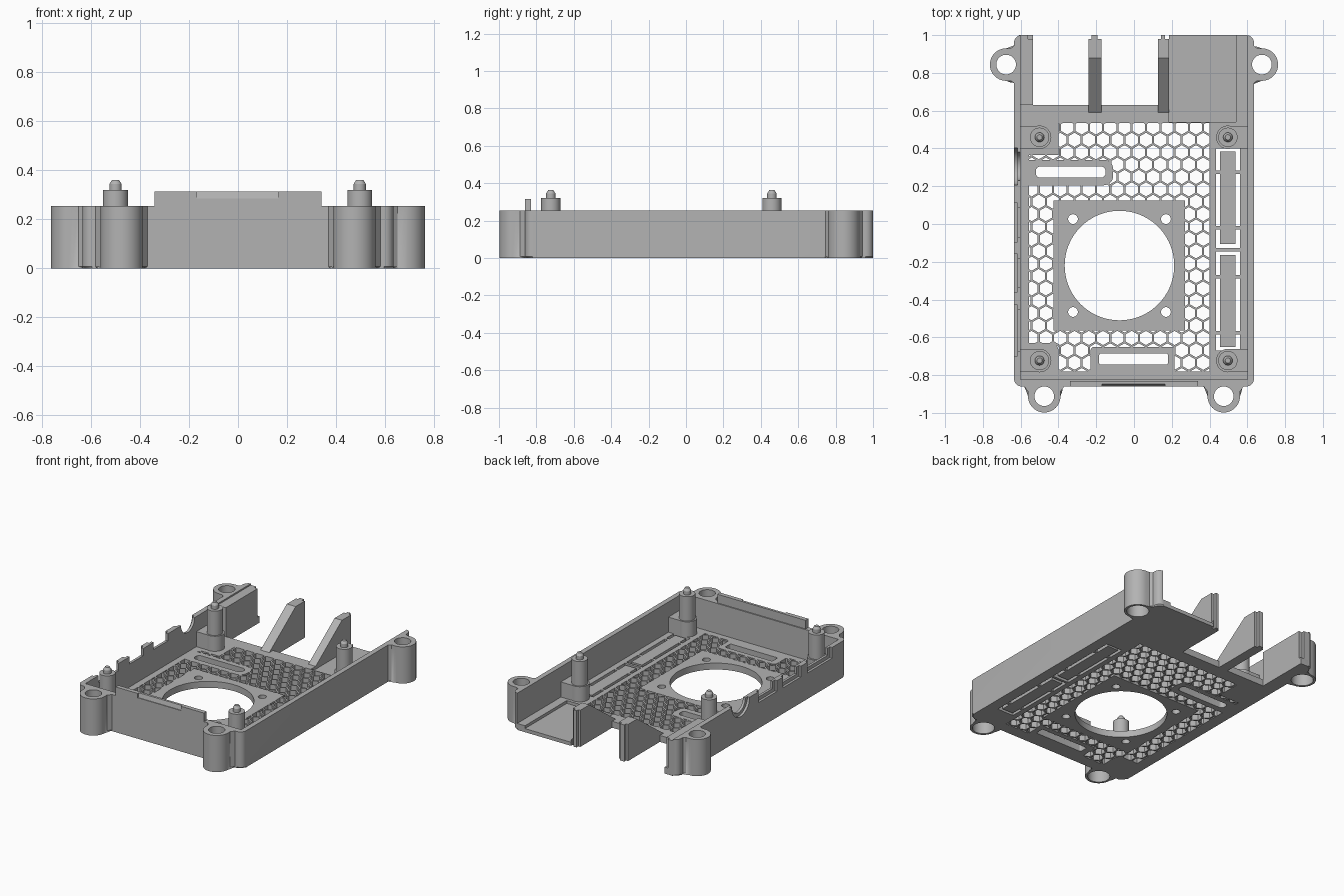
import bpy, bmesh
from math import pi, cos, sin
from mathutils import Vector

if "Cube" in bpy.data.objects:
    bpy.data.objects.remove(bpy.data.objects["Cube"])

grey = bpy.data.materials.new("plain grey plastic")
grey.use_nodes = True
COL = (0.45, 0.45, 0.45, 1)
grey.diffuse_color = COL
grey.node_tree.nodes["Principled BSDF"].inputs["Base Color"].default_value = COL

TOP, FLOOR, TRAY = 0.255, 0.045, 0.025
HX, FRONT, BACK, IN = 0.635, -0.86, 1.0, 0.6


# ---- helpers ----
def arc(x, y, r, a0=0, a1=2 * pi, n=40, closed=True):
    d = n if closed else n - 1
    return [(x + r * cos(a0 + (a1 - a0) * i / d), y + r * sin(a0 + (a1 - a0) * i / d))
            for i in range(n)]


def rect(x0, x1, y0, y1, r=0):
    if not r:
        return [(x0, y0), (x1, y0), (x1, y1), (x0, y1)]
    pts = []
    for i, (x, y) in enumerate(rect(x0 + r, x1 - r, y0 + r, y1 - r)):
        pts += arc(x, y, r, pi + i * pi / 2, pi * 1.5 + i * pi / 2, 7, False)
    return pts


def solid(name, shapes, axis="z", chamfer=0):
    """Extrude outlines: each shape is (points, low, high) along the axis."""
    bm = bmesh.new()
    place = {"z": lambda a, b, t: (a, b, t), "x": lambda a, b, t: (t, a, b),
             "y": lambda a, b, t: (a, t, b)}[axis]
    for pts, lo, hi in shapes:
        low = [bm.verts.new(place(a, b, lo)) for a, b in pts]
        high = [bm.verts.new(place(a, b, hi)) for a, b in pts]
        base = bm.faces.new(low)
        bm.faces.new(high)
        for i in range(len(pts)):
            j = (i + 1) % len(pts)
            bm.faces.new((low[i], low[j], high[j], high[i]))
        if chamfer:
            bmesh.ops.bevel(bm, geom=list(base.edges), offset=chamfer, segments=1,
                            affect="EDGES", profile=0.5)
    bmesh.ops.recalc_face_normals(bm, faces=bm.faces)
    return finish(name, bm)


def finish(name, bm):
    me = bpy.data.meshes.new(name)
    bm.to_mesh(me)
    bm.free()
    ob = bpy.data.objects.new(name, me)
    bpy.context.collection.objects.link(ob)
    me.materials.append(grey)
    return ob


def boolean(target, tool, op="DIFFERENCE"):
    mod = target.modifiers.new("bool", "BOOLEAN")
    mod.operation, mod.solver, mod.object = op, "EXACT", tool
    bpy.context.view_layer.objects.active = target
    bpy.ops.object.modifier_apply(modifier=mod.name)
    bpy.data.objects.remove(tool)


def cut(target, shapes, axis="z"):
    boolean(target, solid("cutter", shapes, axis))


# ---- outer shell with screw lugs ----
case = solid("case_shell", [(rect(-HX, HX, FRONT, BACK, 0.04), 0, TOP)], chamfer=0.008)
lugs = [(-0.677, 0.844, Vector((1, 0))), (0.677, 0.844, Vector((-1, 0))),
        (-0.475, -0.912, Vector((0, 1))), (0.475, -0.912, Vector((0, 1)))]
R = 0.086
for x, y, d in lugs:
    c, side = Vector((x, y)), Vector((-d.y, d.x))
    ring = [tuple(c + R * (side * cos(t * pi / 20) - d * sin(t * pi / 20))) for t in range(21)]
    flare = [(0.025, -R), (0.055, -R - 0.022), (0.075, -R - 0.022),
             (0.075, R + 0.022), (0.055, R + 0.022), (0.025, R)]
    ring += [tuple(c + d * a + side * b) for a, b in flare]
    boolean(case, solid("lug", [(ring, 0, TOP)], chamfer=0.008), "UNION")
boolean(case, solid("front_tab", [(rect(-0.34, 0.34, FRONT, -0.83), 0.1, 0.315)]), "UNION")

# hollow inside, open back, shallow tray, lug bores
cut(case, [(rect(-IN, IN, -0.822, 1.2), FLOOR, 1)])
cut(case, [(rect(-0.535, 0.185, 0.63, 1.2), -1, 1)])
cut(case, [(rect(0.185, 0.54, 0.54, 1.2), TRAY, 1)])
cut(case, [(arc(x, y, 0.052), -1, 1) for x, y, d in lugs])
cut(case, [(arc(x, y, 0.07), -1, 0.1) for x, y, d in lugs])
cut(case, [([(-0.9, 0.285), (-0.855, 0.285), (-0.843, 0.33), (-0.9, 0.33)], -0.17, 0.165)], "x")

# ---- port notches in the side wall ----
ports = [(-0.095, 0.11), (-0.36, -0.16), (-0.7, -0.43)]
cut(case, [(rect(a + 0.025, b - 0.025, 0.205, 0.4), -0.8, -0.5) for a, b in ports]
    + [(arc(0.305, TOP, 0.075), -0.8, -0.5)], "x")
cut(case, [(rect(a, b, 0.18, 0.4), -0.8, -0.618) for a, b in ports]
    + [(arc(0.305, TOP, 0.098), -0.8, -0.618)], "x")

# ---- honeycomb grille ----
P = 0.0757
hexes = []
for row in range(22):
    for col in range(15):
        x, y = -0.58 + (col + row % 2 / 2) * P, -0.8 + row * P * 0.866
        hexes.append((arc(x, y, 0.0375, pi / 6, pi / 6 + 2 * pi, 6), -0.2, 0.2))
grille = solid("grille_cutter", hexes)
boolean(grille, solid("bounds", [(rect(-0.555, 0.4, -0.78, 0.535), -0.1, 0.1)]), "INTERSECT")
solid_areas = [rect(-0.425, 0.27, -0.565, 0.125),
               rect(-0.7, -0.11, 0.205, 0.34, 0.05),
               rect(-0.23, 0.215, -0.8, -0.65, 0.02),
               rect(-0.8, -0.4, 0.365, 0.8), rect(-0.8, -0.4, -0.9, -0.63, 0.04)]
for area in solid_areas:
    cut(grille, [(area, -0.5, 0.5)])
boolean(case, grille)

# ---- fan opening, fan screws and slots ----
FX, FY = -0.077, -0.22
fan = [(arc(FX, FY, 0.29, n=72), -1, 1)]
fan += [(arc(FX + i * 0.246, FY + j * 0.246, 0.026, n=20), -1, 1) for i in (-1, 1) for j in (-1, 1)]
fan += [(rect(-0.52, -0.15, 0.245, 0.305, 0.025), -0.1, 0.15),
        (rect(-0.185, 0.18, -0.745, -0.685, 0.012), -0.1, 0.15)]
cut(case, fan)

# ---- side vent slots around two bars ----
vent = solid("vent_cutter", [(rect(0.435, 0.56, a, b), -0.1, 0.1)
                             for a, b in ((-0.128, 0.4), (-0.67, -0.145))])
cut(vent, [(rect(0.455, 0.538, a, b), -0.5, 0.5) for a, b in ((-0.105, 0.385), (-0.65, -0.165))])
cut(vent, [(rect(0.3, 0.7, y - 0.009, y + 0.009), -0.5, 0.5) for y in (0.275, -0.02, -0.28, -0.575)])
boolean(case, vent)
parts = [case]

# ---- board standoffs ----
for name, x, y in (("back_left", 0.497, 0.459), ("back_right", -0.5, 0.459),
                   ("front_left", 0.497, -0.723), ("front_right", -0.5, -0.723)):
    bm = bmesh.new()
    for r0, r1, z0, z1 in ((0.062, 0.062, 0.03, 0.15), (0.051, 0.051, 0.15, 0.32),
                           (0.025, 0.025, 0.32, 0.345), (0.025, 0.014, 0.345, 0.362)):
        new = bmesh.ops.create_cone(bm, cap_ends=True, segments=36, radius1=r0, radius2=r1,
                                    depth=z1 - z0)
        bmesh.ops.translate(bm, verts=new["verts"], vec=(x, y, (z0 + z1) / 2))
    parts.append(finish("standoff_" + name, bm))
    s = 1 if x > 0 else -1
    parts.append(solid("standoff_rib_" + name,
                       [(rect(*sorted((x, s * 0.61)), y - 0.06, y + 0.06), 0.03, 0.15)]))

# ---- back fins with narrow tongues ----
fin = [(0.63, 0), (0.98, 0), (0.98, TOP), (0.88, TOP), (0.59, FLOOR), (0.63, FLOOR)]
for name, x0, x1 in (("right", -0.24, -0.172), ("left", 0.128, 0.185)):
    parts.append(solid("back_fin_" + name, [(fin, x0, x1)], "x"))
    parts.append(solid("fin_tongue_" + name, [(rect(x0 + 0.015, x1 - 0.02, 0.97, BACK), 0, TOP)]))

# ---- thick wall end at the back right ----
parts.append(solid("back_wall_end", [(rect(-0.61, -0.535, 0.63, 0.98), 0.005, 0.245)]))
parts.append(solid("wall_end_tongue", [(rect(-0.61, -0.56, 0.97, BACK), 0.005, 0.245)]))

# ---- smooth the round parts, keep edges sharp ----
bpy.ops.object.select_all(action="DESELECT")
for ob in parts:
    ob.select_set(True)
bpy.context.view_layer.objects.active = case
bpy.ops.object.shade_smooth_by_angle(angle=pi / 6)
